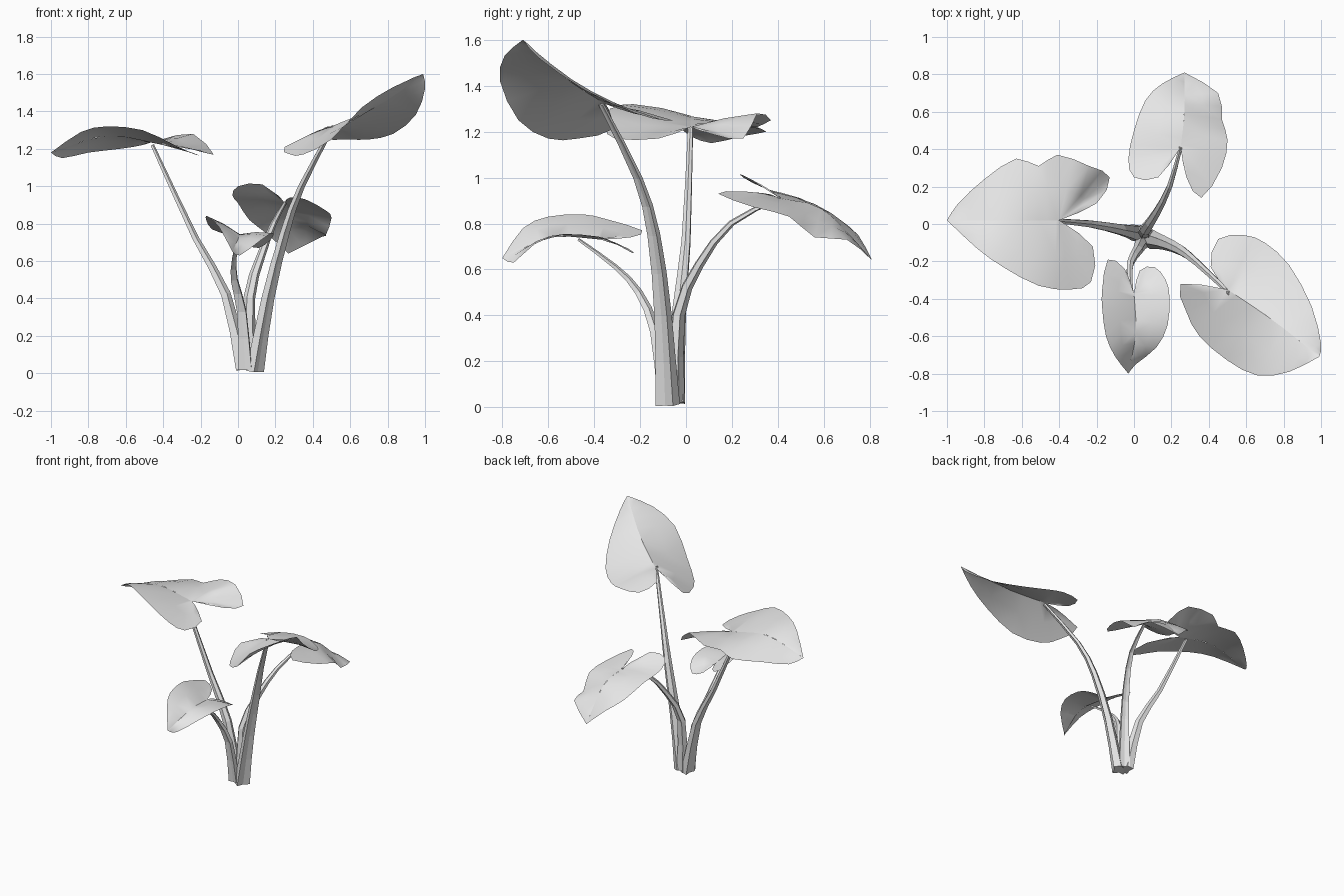
import bpy
import bmesh
import math
from mathutils import Vector

if "Cube" in bpy.data.objects:
    bpy.data.objects.remove(bpy.data.objects["Cube"], do_unlink=True)


def make_material(name, color):
    material = bpy.data.materials.new(name)
    material.use_nodes = True
    material.diffuse_color = color
    material.node_tree.nodes["Principled BSDF"].inputs["Base Color"].default_value = color
    return material


PALE_GREY = make_material("pale grey", (0.8, 0.8, 0.8, 1))


def spline(points, steps):
    """Curve through control points given in hundredths of a unit."""
    p = [Vector(q) / 100 for q in points]
    p = [2 * p[0] - p[1]] + p + [2 * p[-1] - p[-2]]
    result = []
    for a, b, c, d in zip(p, p[1:], p[2:], p[3:]):
        for i in range(steps):
            t = i / steps
            result.append(b + (c - a) * t / 2
                          + (2 * a - 5 * b + 4 * c - d) * t * t / 2
                          + (3 * b - a - 3 * c + d) * t ** 3 / 2)
    return result + [p[-2]]


def sample(path, t):
    """Point at fraction t along a list of points."""
    f = max(0, min(1, t)) * (len(path) - 1)
    i = min(int(f), len(path) - 2)
    return path[i].lerp(path[i + 1], f - i)


def finish(name, bm, smooth):
    mesh = bpy.data.meshes.new(name)
    bm.to_mesh(mesh)
    bm.free()
    mesh.materials.append(PALE_GREY)
    for polygon in mesh.polygons:
        polygon.use_smooth = smooth
    obj = bpy.data.objects.new(name, mesh)
    bpy.context.collection.objects.link(obj)
    return obj


def leaf(name, midrib, *edges):
    """Heart-shaped sheet: each half spans from the midrib to its edge,
    and the lobes behind the notch fan out from the midrib's start."""
    bm = bmesh.new()
    rib = spline(midrib, 4)
    axis = rib[-1] - rib[0]
    for edge in edges:
        rows = []
        for outer in spline([midrib[0]] + edge + [midrib[-1]], 2):
            inner = sample(rib, (outer - rib[0]).dot(axis) / axis.length_squared)
            middle = inner.lerp(outer, 0.5) + Vector((0, 0, 0.008))
            if (outer - inner).length < 0.001:
                middle = outer
            rows.append([bm.verts.new(v) for v in (inner, middle, outer)])
        for r, s in zip(rows, rows[1:]):
            for i in range(2):
                bm.faces.new((r[i], r[i + 1], s[i + 1], s[i]))
    bmesh.ops.remove_doubles(bm, verts=bm.verts, dist=0.0005)
    bmesh.ops.triangulate(bm, faces=bm.faces)
    bmesh.ops.recalc_face_normals(bm, faces=bm.faces)
    if sum(f.normal.z * f.calc_area() for f in bm.faces) < 0:
        bmesh.ops.reverse_faces(bm, faces=bm.faces)
    return finish(name, bm, True)


def stem(name, points, base, tip, sides=6):
    """Tapered stalk with one pinched corner that forms a groove on top."""
    bm = bmesh.new()
    path = spline(points, 2)
    reach = path[-1] - path[0]
    across = Vector((-reach.y, reach.x, 0)).normalized()
    rings = []
    for k, centre in enumerate(path):
        ahead = path[min(k + 1, len(path) - 1)] - path[max(k - 1, 0)]
        inward = across.cross(ahead).normalized()
        f = k / (len(path) - 1)
        radius = base + (tip - base) * f ** 0.7
        ring = []
        for i in range(sides):
            a = math.tau * i / sides
            r = radius * (0.35 if i == 0 else 1)
            ring.append(bm.verts.new(centre + inward * math.cos(a) * r
                                     + across * math.sin(a) * r))
        rings.append(ring)
    for r, s in zip(rings, rings[1:]):
        for i in range(sides):
            j = (i + 1) % sides
            bm.faces.new((r[i], r[j], s[j], s[i]))
    bm.faces.new(rings[0])
    bm.faces.new(rings[-1])
    bmesh.ops.recalc_face_normals(bm, faces=bm.faces)
    return finish(name, bm, False)


# Broad leaf on the right, nearly level
leaf("right_leaf",
     [(-40, 2, 122), (-70, 2, 127), (-100, 2, 118)],
     [(-20, 11, 119), (-13, 25, 117), (-24, 31, 128), (-41, 37, 125),
      (-51, 31, 122), (-63, 35, 120), (-80, 24, 118), (-94, 11, 115)],
     [(-22, -12, 117), (-23, -31, 117), (-34, -35, 122), (-51, -33, 130),
      (-70, -23, 132), (-84, -13, 129)])

# Back leaf, drooping away from the plant
leaf("back_leaf",
     [(25, 41, 91), (27, 60, 86), (27, 81, 64)],
     [(28, 25, 94), (36, 14, 93), (47, 30, 87), (50, 45, 83),
      (47, 56, 74), (45, 70, 73)],
     [(13, 25, 101), (0, 25, 100), (-3, 35, 95), (0, 50, 91),
      (6, 66, 82), (15, 75, 75)])

# Largest leaf on the left, with its tip raised
leaf("left_leaf",
     [(50, -35, 132), (75, -52, 143), (99, -71, 160)],
     [(41, -23, 128), (45, -8, 125), (59, -6, 125), (70, -10, 125),
      (83, -22, 128), (95, -44, 138), (100, -64, 152)],
     [(25, -32, 121), (28, -47, 117), (35, -60, 117), (50, -73, 125),
      (66, -81, 142), (83, -79, 153)])

# Small front leaf, tilted sideways
leaf("front_leaf",
     [(0, -37, 73), (1, -58, 74), (-3, -80, 65)],
     [(3, -25, 69), (11, -23, 67), (17, -30, 71), (19, -39, 74),
      (18, -54, 75), (12, -66, 71), (1, -75, 63)],
     [(-5, -24, 74), (-14, -19, 77), (-17, -35, 82), (-17, -45, 84),
      (-15, -60, 83), (-10, -71, 78)])

# Stalks rising from one shared clump
stem("right_stem", [(2, -5, 2), (-7, -3, 42), (-23, 0, 72), (-46, 2, 122)],
     0.05, 0.012)
stem("back_stem", [(6, -4, 2), (6, -3, 40), (12, 6, 62), (19, 20, 80), (25, 41, 91)],
     0.045, 0.01)
stem("left_stem", [(9, -8, 1), (16, -10, 40), (25, -14, 75), (34, -21, 100),
                   (51, -37, 132)], 0.054, 0.012)
stem("front_stem", [(4, -10, 2), (2, -14, 33), (-2, -21, 50), (-2, -31, 61),
                    (0, -47, 73)], 0.04, 0.008)
